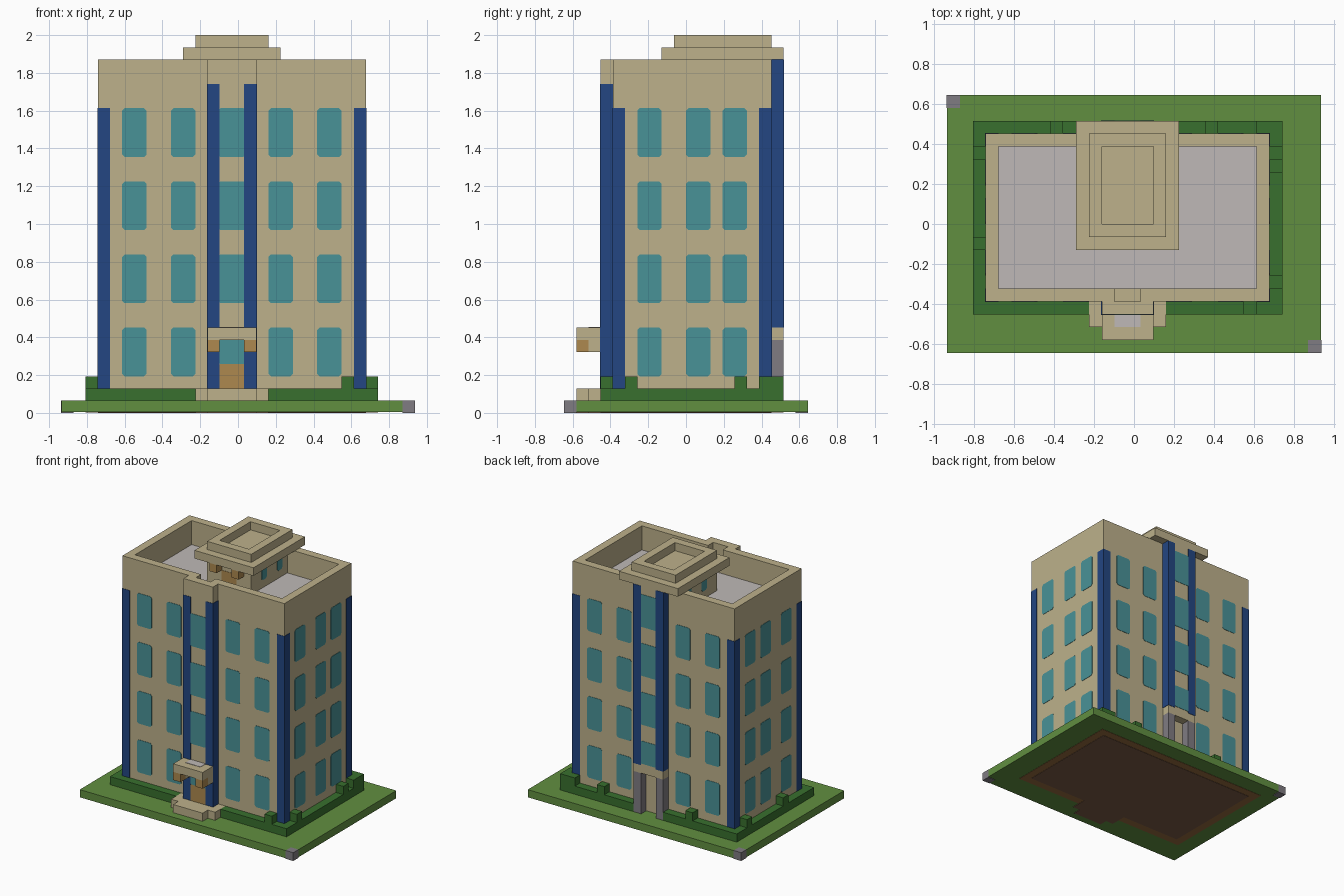
import bpy, bmesh
from mathutils import Vector

if "Cube" in bpy.data.objects:
    bpy.data.objects.remove(bpy.data.objects["Cube"], do_unlink=True)

U = 2 / 31      # one block of the model
SKIN = 0.04     # how far painted parts stand proud, in blocks


def material(name, *rgb):
    lin = [((c / 255 + 0.055) / 1.055) ** 2.4 for c in rgb] + [1]
    m = bpy.data.materials.new(name)
    m.use_nodes = True
    m.diffuse_color = lin
    bsdf = m.node_tree.nodes["Principled BSDF"]
    bsdf.inputs["Base Color"].default_value = lin
    bsdf.inputs["Roughness"].default_value = 0.9
    return m


TAN = material("sandstone", 189, 177, 139)
GRASS = material("grass", 97, 143, 64)
HEDGE = material("hedge_green", 56, 112, 46)
BLUE = material("pillar_blue", 35, 70, 130)
GLASS = material("window_teal", 73, 146, 151)
STONE = material("stone_grey", 128, 124, 130)
ROOF = material("roof_grey", 191, 185, 183)
WOOD = material("wood", 174, 137, 79)
EARTH = material("earth", 150, 106, 62)
SOIL = material("dark_soil", 122, 90, 70)


def finish(name, bm, mat):
    bmesh.ops.recalc_face_normals(bm, faces=bm.faces)
    me = bpy.data.meshes.new(name)
    bm.to_mesh(me)
    bm.free()
    me.materials.append(mat)
    ob = bpy.data.objects.new(name, me)
    bpy.context.collection.objects.link(ob)
    return ob


def add_box(bm, x, y, z):
    lo, hi = Vector((x[0], y[0], z[0])), Vector((x[1], y[1], z[1]))
    for v in bmesh.ops.create_cube(bm, size=1)["verts"]:
        v.co = U * ((lo + hi) / 2 + v.co * (hi - lo))


def boxes(name, mat, *parts):
    bm = bmesh.new()
    for p in parts:
        add_box(bm, *p)
    return finish(name, bm, mat)


def box(name, mat, x, y, z):
    return boxes(name, mat, (x, y, z))


def ring(name, mat, x, y, z, t=1):
    """Rectangular wall with thickness t."""
    inner = (y[0] + t, y[1] - t)
    return boxes(name, mat,
                 (x, (y[0], y[0] + t), z), (x, (y[1] - t, y[1]), z),
                 ((x[0], x[0] + t), inner, z), ((x[1] - t, x[1]), inner, z))


def panes(name, axis, plane, side, columns, rows, mat=GLASS, cut=0.2):
    """Thin panes with clipped corners on a wall across the given axis."""
    bm = bmesh.new()
    for a, b in columns:
        for c, d in rows:
            outline = [(a + cut, c), (b - cut, c), (b, c + cut), (b, d - cut),
                       (b - cut, d), (a + cut, d), (a, d - cut), (a, c + cut)]
            rims = []
            for depth in (plane - side * SKIN, plane + side * SKIN):
                pts = [(depth, s, h) if axis == "x" else (s, depth, h) for s, h in outline]
                rims.append([bm.verts.new(Vector(p) * U) for p in pts])
            for rim in rims:
                bm.faces.new(rim)
            n = len(outline)
            for i in range(n):
                j = (i + 1) % n
                bm.faces.new((rims[0][i], rims[0][j], rims[1][j], rims[1][i]))
    return finish(name, bm, mat)


# Ground slab, corner stones and the earth under it
box("lawn", GRASS, (-14.5, 14.5), (-10, 10), (0.06, 1))
for label, x, y in (("front_left", 13.5, -10), ("back_right", -14.5, 9)):
    e = SKIN / 2
    box(label + "_corner_stone", STONE, (x - e * (x < 0), x + 1 + e * (x > 0)),
        (y - e * (y < 0), y + 1 + e * (y > 0)), (0, 1 + e))
box("earth_bed", EARTH, (-12.5, 11.5), (-7, 8), (0.03, 0.5))
boxes("soil_bed", SOIL, ((-11.5, 10.5), (-6, 7), (0, 0.5)),
      ((-3.5, 2.5), (-8, -6), (0, 0.5)), ((-2.5, 1.5), (-9, -8), (0, 0.5)))

# Hedge with raised tufts
low = (1, 2)
boxes("hedge", HEDGE,
      ((-12.5, -3.5), (-7, -6), low), ((2.5, 11.5), (-7, -6), low),
      ((-12.5, -2.5), (7, 8), low), ((1.5, 11.5), (7, 8), low),
      ((-12.5, -11.5), (-6, 7), low), ((10.5, 11.5), (-6, 7), low))
tufts = [(8.5, -7), (10.5, -5), (10.5, 4), (10.5, 6), (10.5, 7), (9.5, 7),
         (5.5, 7), (-6.5, 7), (-12.5, 5), (-12.5, -2)]
boxes("hedge_tufts", HEDGE, *[((x, x + 1), (y, y + 1), (2, 3)) for x, y in tufts])

# Main block, parapet and roof
box("main_block", TAN, (-11.5, 10.5), (-6, 7), (1, 26))
top = (26, 29)
boxes("parapet", TAN,
      ((-11.5, -1.5), (-6, -5), top), ((0.5, 10.5), (-6, -5), top),
      ((-1.5, 0.5), (-6, -5), (26, 27)),
      ((-11.5, 10.5), (6, 7), top),
      ((-11.5, -10.5), (-5, 6), top), ((9.5, 10.5), (-5, 6), top))
box("roof_floor", ROOF, (-10.5, 9.5), (-5, 6), (25.9, 26.05))

# Centre bays
box("front_bay", TAN, (-2.5, 1.5), (-7, -6), (2, 29))
box("back_bay", TAN, (-2.5, 1.5), (7, 8), (6, 29))

# Blue pillars at the corners and on the bays
e = SKIN
for sx, x in (("right", -11.5), ("left", 9.5)):
    for sy, y in (("front", -6), ("back", 6)):
        box(f"{sy}_{sx}_corner_pillar", BLUE, (x - e * (x < 0), x + 1 + e * (x > 0)),
            (y - e * (y < 0), y + 1 + e * (y > 0)), (2, 25))
for side, x in (("right", -2.5), ("left", 0.5)):
    span = (x - e * (x < 0), x + 1 + e * (x > 0))
    box(f"front_{side}_bay_pillar", BLUE, span, (-7 - e, -6), (2, 27))
    box(f"back_{side}_bay_pillar", BLUE, span, (7, 8 + e), (7, 29))
    box(f"back_{side}_porch_post", STONE, (x, x + 1), (7, 8), (1, 6))

# Windows
floors = [(z, z + 4) for z in range(3, 22, 6)]
wide = [(-9.5, -7.5), (-5.5, -3.5), (2.5, 4.5), (6.5, 8.5)]
deep = [(-4, -2), (0, 2), (3, 5)]
centre = [(-1.5, 0.5)]
panes("front_windows", "y", -6, -1, wide, floors)
panes("back_windows", "y", 7, 1, wide, floors)
panes("right_windows", "x", -11.5, -1, deep, floors)
panes("left_windows", "x", 10.5, 1, deep, floors)
panes("front_bay_windows", "y", -7, -1, centre, floors[1:] + [(4, 6)], cut=0.05)
panes("back_bay_windows", "y", 8, 1, centre,
      [(7.2, 10), (12, 16), (18, 22), (24, 28)], cut=0.05)

# Front entrance: steps, door and canopy
boxes("front_steps", TAN, ((-3.5, 2.5), (-8, -6), low), ((-2.5, 1.5), (-9, -8), low))
panes("front_door", "y", -7, -1, centre, [(2, 4)], WOOD, 0.02)
boxes("canopy", TAN, ((-2.5, 1.5), (-9, -7), (6, 7)),
      ((-2.5, -1.5), (-8, -7), (5, 6)), ((0.5, 1.5), (-8, -7), (5, 6)))
boxes("canopy_brackets", WOOD,
      *[((x, x + 1), (-9, -8), (5, 6)) for x in (-2.5, 0.5)])
box("canopy_inlay", ROOF, (-1.5, 0.5), (-8, -7), (6.9, 7 + SKIN))

# Rooftop stair house
box("stair_house", TAN, (-3.5, 2.5), (-1, 7), (26, 29))
panes("stair_house_door", "y", -1, -1, centre, [(26, 28)], WOOD, 0.02)
boxes("stair_house_brackets", WOOD,
      *[((x, x + 1), (-2, -1), (28, 29)) for x in (-2.5, 0.5)])
for label, x, s in (("right", -3.5, -1), ("left", 2.5, 1)):
    panes(f"stair_house_{label}_windows", "x", x, s, [(1, 2), (4, 5)], [(27, 28.5)])
box("stair_house_cap", TAN, (-4.5, 3.5), (-2, 8), (29, 30))
ring("stair_house_rim", TAN, (-3.5, 2.5), (-1, 7), (30, 31))
